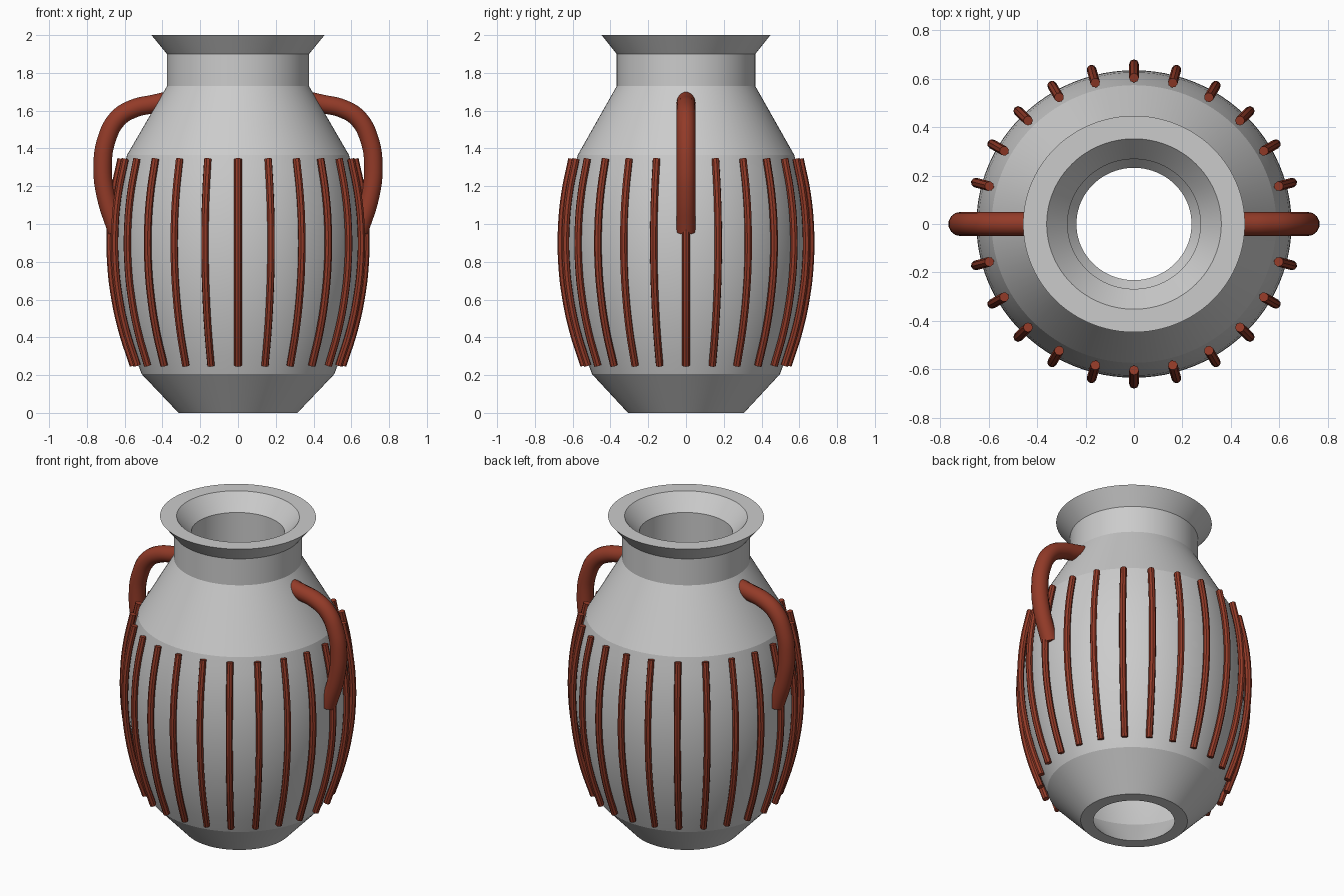
import bpy, bmesh
from math import sin, cos, radians, tau

WIDEN = 1.025      # the vase is slightly wider across x than y
SEGMENTS = 96
RIBS = 24

if "Cube" in bpy.data.objects:
    bpy.data.objects.remove(bpy.data.objects["Cube"])


def make_material(name, rgb):
    mat = bpy.data.materials.new(name)
    mat.use_nodes = True
    color = (*rgb, 1)
    mat.diffuse_color = color
    mat.node_tree.nodes["Principled BSDF"].inputs["Base Color"].default_value = color
    return mat


def smooth(obj, degrees):
    bpy.ops.object.select_all(action="DESELECT")
    obj.select_set(True)
    bpy.context.view_layer.objects.active = obj
    bpy.ops.object.shade_smooth_by_angle(angle=radians(degrees))


def belly(z, widest):
    """Radius of the bulging belly at height z."""
    return widest - 0.285 * (z - 0.9) ** 2


def lathe(name, profile, mat):
    """Revolve a closed (radius, height) profile around z."""
    bm = bmesh.new()
    rings = []
    for i in range(SEGMENTS):
        a = tau * i / SEGMENTS
        rings.append([bm.verts.new((r * cos(a) * WIDEN, r * sin(a), z)) for r, z in profile])
    n = len(profile)
    for i in range(SEGMENTS):
        here, there = rings[i], rings[(i + 1) % SEGMENTS]
        for j in range(n):
            k = (j + 1) % n
            bm.faces.new((here[j], there[j], there[k], here[k]))
    bmesh.ops.recalc_face_normals(bm, faces=bm.faces)
    mesh = bpy.data.meshes.new(name)
    bm.to_mesh(mesh)
    bm.free()
    mesh.materials.append(mat)
    obj = bpy.data.objects.new(name, mesh)
    bpy.context.collection.objects.link(obj)
    smooth(obj, 12)
    return obj


def tube(name, points, radius, mat, sides):
    """Round bar with capped ends along a smooth path."""
    curve = bpy.data.curves.new(name, "CURVE")
    curve.dimensions = "3D"
    curve.bevel_depth = radius
    curve.bevel_resolution = sides // 4 - 1
    curve.resolution_u = 6
    curve.use_fill_caps = True
    spline = curve.splines.new("BEZIER")
    spline.bezier_points.add(len(points) - 1)
    for bp, p in zip(spline.bezier_points, points):
        bp.co = p
        bp.handle_left_type = bp.handle_right_type = "AUTO"
    curve.materials.append(mat)
    obj = bpy.data.objects.new(name, curve)
    bpy.context.collection.objects.link(obj)
    bpy.ops.object.select_all(action="DESELECT")
    obj.select_set(True)
    bpy.context.view_layer.objects.active = obj
    bpy.ops.object.convert(target="MESH")
    smooth(bpy.context.object, 40)


clay = make_material("pale grey clay", (0.6, 0.6, 0.6))
rust = make_material("rust red", (0.29, 0.043, 0.021))

# Hollow vase body, open at both ends
belly_heights = [0.205 + 1.16 * i / 12 for i in range(13)]
outside = [(0.307, 0), *[(belly(z, 0.655), z) for z in belly_heights],
           (0.367, 1.73), (0.367, 1.9), (0.447, 2)]
# Keep the belly just inside the ribs
outside = [(r - 0.02 if 0.2 < z < 1.4 else r, z) for r, z in outside]
inside = [(0.352, 2), (0.268, 1.9), (0.268, 1.7),
          *[(belly(z, 0.535), z) for z in reversed(belly_heights)], (0.232, 0)]
lathe("vase_body", outside + inside, clay)

# Vertical ribs following the belly
for i in range(RIBS):
    a = tau * i / RIBS
    path = []
    for step in range(7):
        z = 0.25 + 1.095 * step / 6
        r = belly(z, 0.66)
        path.append((r * cos(a) * WIDEN, r * sin(a), z))
    tube(f"rib_{i + 1}", path, 0.02, rust, 12)

# Looped handles on both sides
loop = [(0.34, 1.66), (0.45, 1.635), (0.55, 1.612), (0.635, 1.56),
        (0.695, 1.45), (0.717, 1.3), (0.7, 1.15), (0.64, 0.96)]
for name, side in (("left_handle", 1), ("right_handle", -1)):
    tube(name, [(side * x, 0, z) for x, z in loop], 0.05, rust, 24)
